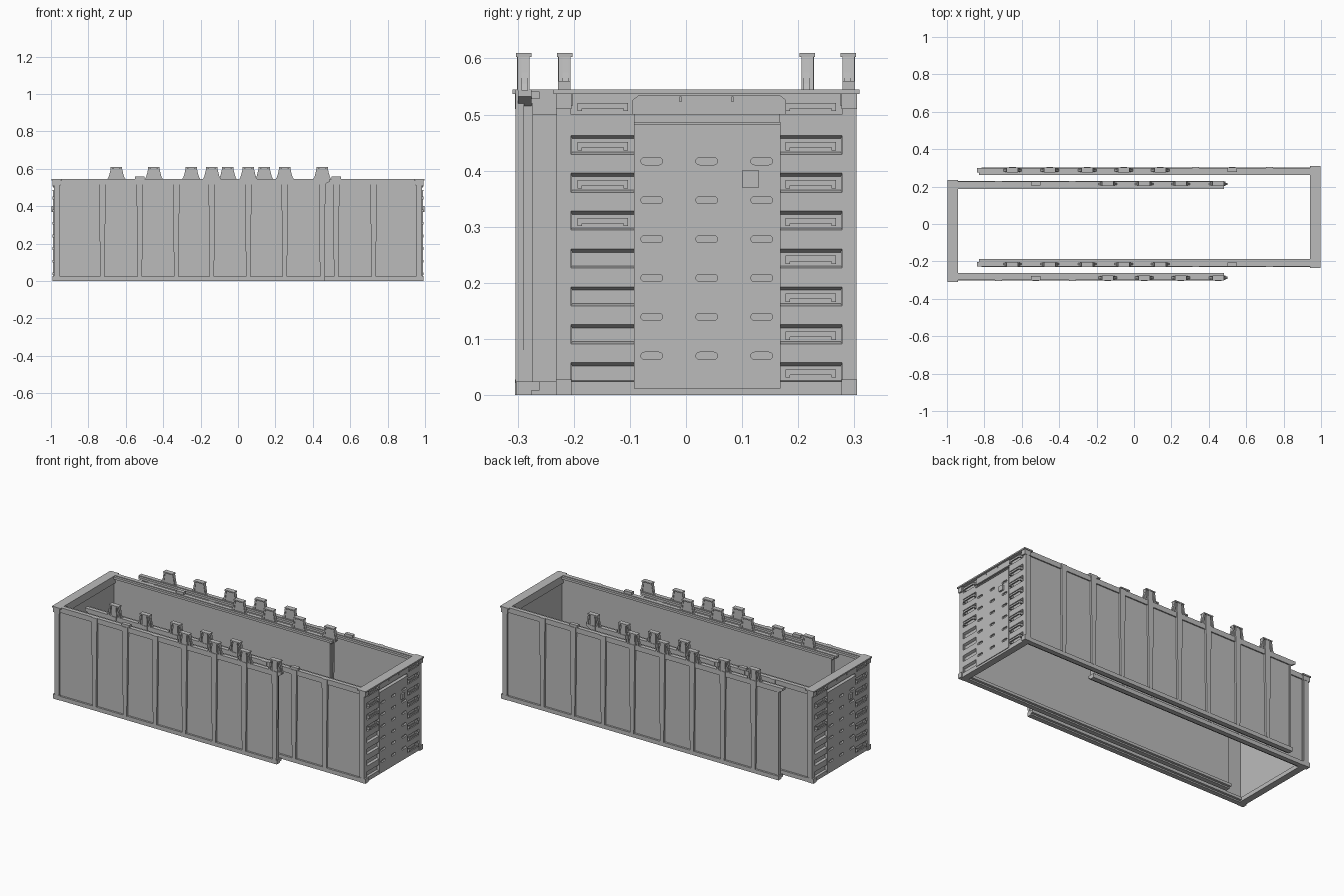
import bpy, bmesh, math
from mathutils import Vector, Matrix

if "Cube" in bpy.data.objects:
    bpy.data.objects.remove(bpy.data.objects["Cube"])

grey = bpy.data.materials.new("painted_grey")
grey.diffuse_color = (0.5, 0.5, 0.5, 1)
grey.use_nodes = True
grey.node_tree.nodes["Principled BSDF"].inputs["Base Color"].default_value = grey.diffuse_color


class Part:
    """Collects solids into one named object."""

    def __init__(self, name):
        self.name, self.bm = name, bmesh.new()

    def box(self, x0, x1, y0, y1, z0, z1):
        self.prism([(x0, z0), (x1, z0), (x1, z1), (x0, z1)], y0, y1)

    def prism(self, pts, a, b, axis="y"):
        # xz outline swept along y, or yz outline swept along x
        def at(p, t):
            return (p[0], t, p[1]) if axis == "y" else (t, p[0], p[1])
        lo = [self.bm.verts.new(at(p, a)) for p in pts]
        hi = [self.bm.verts.new(at(p, b)) for p in pts]
        self.bm.faces.new(lo)
        self.bm.faces.new(hi[::-1])
        n = len(pts)
        for i in range(n):
            j = (i + 1) % n
            self.bm.faces.new((lo[i], hi[i], hi[j], lo[j]))

    def finish(self, turn):
        bmesh.ops.recalc_face_normals(self.bm, faces=self.bm.faces)
        self.bm.transform(Matrix.Rotation(turn, 4, "Z"))
        me = bpy.data.meshes.new(self.name)
        self.bm.to_mesh(me)
        self.bm.free()
        me.materials.append(grey)
        ob = bpy.data.objects.new(self.name, me)
        bpy.context.collection.objects.link(ob)
        return ob


def capsule(y, z, half, r):
    pts = []
    for c, start in ((half, -90), (-half, 90)):
        for k in range(7):
            a = math.radians(start + 30 * k)
            pts.append((y + c + r * math.cos(a), z + r * math.sin(a)))
    return pts


TALL = (-0.65, -0.45, -0.25, -0.055, 0.14)   # stakes standing above the rim
LOW = (0.33, 0.525, 0.725)                   # ribs that stop at the rim
Y0, Y1 = -0.232, 0.305                       # outer faces of the two side walls


def side_wall(name, s, tip, turn):
    yo = Y1 if s > 0 else Y0

    def span(a, b):          # depths measured inward from the outer face
        return sorted((yo - s * a, yo - s * b))

    # wall sheet, bottom rail and stepped top rail
    w = Part(name + "_wall")
    w.box(tip + 0.03, 0.975, *span(0.013, 0.029), 0.012, 0.535)
    w.box(tip + 0.025, 0.985, *span(0.002, 0.03), 0, 0.024)
    w.box(tip + 0.025, 0.97, *span(0.03, 0.044), 0.008, 0.024)
    w.prism([(tip, 0.545), (tip, 0.532), (tip + 0.03, 0.515), (0.985, 0.515),
             (0.985, 0.545)], *span(0.006, 0.03))
    w.box(tip + 0.01, 0.975, *span(0.028, 0.044), 0.528, 0.541)
    w.box(tip + 0.03, tip + 0.04, *span(0.008, 0.032), 0.024, 0.52)
    w.finish(turn)

    # tapered upright ribs
    r = Part(name + "_ribs")
    for x in TALL + LOW:
        if x < tip:
            continue
        r.prism([(x - 0.012, 0.022), (x + 0.012, 0.022),
                 (x + 0.018, 0.545), (x - 0.018, 0.545)], *span(0.001, 0.016))
    r.finish(turn)

    # flared stakes with caps and a centre stiffener
    t = Part(name + "_stakes")
    for x in TALL:
        if x < tip:
            continue
        half = [(0.05, 0.543), (0.042, 0.555), (0.036, 0.575), (0.03, 0.603)]
        pts = [(x + a, z) for a, z in half] + [(x - a, z) for a, z in half[::-1]]
        t.prism(pts, *span(0.012, 0.023))
        for e in (-1, 1):    # side flanges lean inward to the cap
            t.prism([(x + e * 0.03, 0.543), (x + e * 0.04, 0.543),
                     (x + e * 0.03, 0.603), (x + e * 0.022, 0.603)], *span(0.005, 0.026))
        t.prism([(x - 0.018, 0.543), (x + 0.018, 0.543),
                 (x + 0.014, 0.603), (x - 0.014, 0.603)], *span(0.004, 0.014))
        t.box(x - 0.031, x + 0.031, *span(0.002, 0.03), 0.603, 0.61)
    t.box(0.5, 0.55, *span(0.004, 0.026), 0.543, 0.56)
    t.finish(turn)


def end_wall(name, turn):
    # backing sheet, corner posts, sill and rim
    f = Part(name + "_frame")
    f.box(0.952, 0.966, Y0 + 0.01, Y1 - 0.01, 0.005, 0.54)
    for a, b in ((Y0, Y0 + 0.028), (Y1 - 0.028, Y1)):
        f.box(0.955, 0.984, a + 0.001, b - 0.001, 0, 0.54)
        f.box(0.95, 0.992, a, b, 0, 0.028)
        f.box(0.95, 0.992, a, b, 0.51, 0.54)
    f.box(0.945, 0.984, Y0 + 0.01, Y1 - 0.01, 0, 0.024)
    f.box(0.942, 0.997, Y0 - 0.004, Y1 + 0.004, 0.537, 0.545)
    f.box(0.942, 0.978, Y0 + 0.02, Y1 - 0.02, 0.5, 0.54)
    f.prism([(-0.095, 0.5), (0.178, 0.5), (0.178, 0.526), (0.168, 0.534),
             (-0.085, 0.534), (-0.095, 0.526)], 0.97, 0.988, axis="x")
    for y in (-0.01, 0.083):
        f.box(0.98, 0.992, y - 0.002, y + 0.002, 0.522, 0.532)
    f.finish(turn)

    # corrugated columns either side of the centre panel
    c = Part(name + "_corrugation")
    prof = [(0.96, 0.5), (0.96, 0.024), (0.984, 0.024)]
    for i in range(7):
        z = 0.037 + 0.0675 * i
        prof += [(0.984, z - 0.013), (0.97, z - 0.009), (0.97, z + 0.015),
                 (0.984, z + 0.021)] if i else [(0.97, 0.026), (0.97, 0.052), (0.984, 0.058)]
    prof.append((0.984, 0.5))
    for a, b in ((-0.205, -0.092), (0.167, 0.278)):
        c.prism(prof, a, b)
    c.finish(turn)

    # climbing rungs, full ladder on one side and a short one on the other
    g = Part(name + "_rungs")
    levels = [0.037 + 0.0675 * i for i in range(7)]
    for yc, zs in ((0.222, levels + [0.512]), (-0.148, levels[4:] + [0.512])):
        for z in zs:
            g.box(0.986, 0.993, yc - 0.044, yc + 0.044, z - 0.001, z + 0.009)
            for e in (-0.041, 0.041):
                g.box(0.968, 0.993, yc + e - 0.004, yc + e + 0.004, z - 0.006, z + 0.009)
    g.finish(turn)

    # raised centre panel with rows of slots
    p = Part(name + "_panel")
    p.box(0.96, 0.988, -0.093, 0.168, 0.012, 0.487)
    panel = p.finish(turn)
    k = Part(name + "_slot_cutter")
    for y in (-0.061, 0.037, 0.135):
        for i in range(6):
            k.prism(capsule(y, 0.07 + 0.0694 * i, 0.013, 0.0065), 0.979, 1.01, axis="x")
    cutter = k.finish(turn)
    cutter.hide_render = True
    cutter.hide_viewport = True
    m = panel.modifiers.new("slots", "BOOLEAN")
    m.operation, m.solver, m.object = "DIFFERENCE", "EXACT", cutter

    # small plate and the panel's top strip
    q = Part(name + "_plate")
    q.box(0.986, 0.998, 0.1, 0.13, 0.37, 0.4)
    q.box(0.986, 0.992, -0.093, 0.168, 0.481, 0.487)
    q.finish(turn)


# two interlocking U-shaped halves, the second turned half round and shorter
for half, turn, tip in (("right", 0, -0.84), ("left", math.pi, -0.49)):
    side_wall(half + "_half_near", -1, tip, turn)
    side_wall(half + "_half_far", 1, tip, turn)
    end_wall(half + "_half_end", turn)
